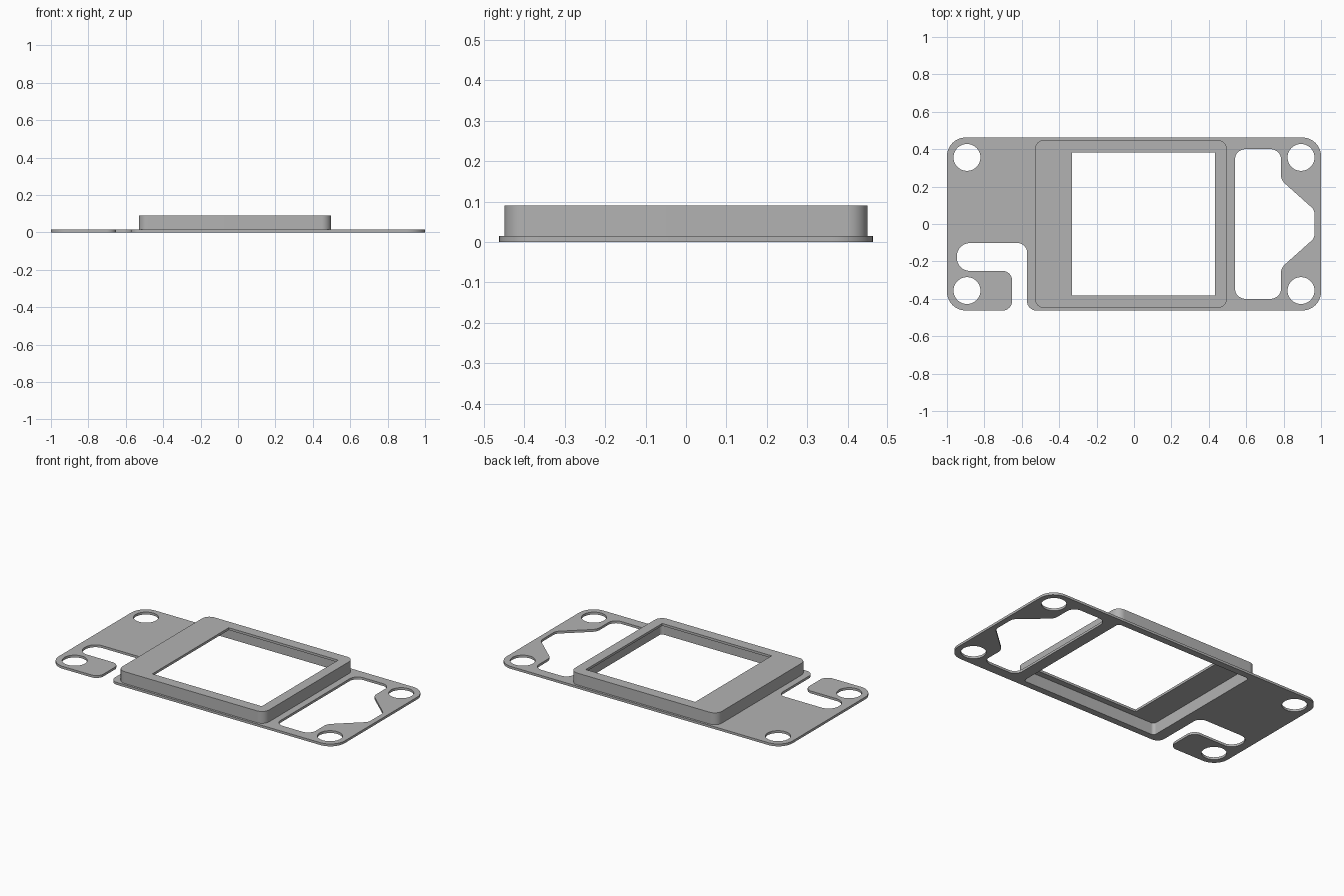
import bpy, bmesh, math
from mathutils import Vector

default = bpy.data.objects.get("Cube")
if default:
    bpy.data.objects.remove(default, do_unlink=True)

COLOUR = (0.45, 0.45, 0.45, 1)
grey = bpy.data.materials.new("plain_grey")
grey.use_nodes = True
grey.diffuse_color = COLOUR
grey.node_tree.nodes["Principled BSDF"].inputs["Base Color"].default_value = COLOUR


def fillet(corners, steps=10):
    """Round each (x, y, radius) corner of an outline."""
    out = []
    for i, (x, y, r) in enumerate(corners):
        p = Vector((x, y))
        if r == 0:
            out.append(p)
            continue
        a = (Vector(corners[i - 1][:2]) - p).normalized()
        b = (Vector(corners[(i + 1) % len(corners)][:2]) - p).normalized()
        half = a.angle(b) / 2
        centre = p + (a + b).normalized() * (r / math.sin(half))
        start = p + a * (r / math.tan(half)) - centre
        end = p + b * (r / math.tan(half)) - centre
        out += [centre + start.lerp(end, k / steps).normalized() * r
                for k in range(steps + 1)]
    return out


def rect(x0, x1, y, r):
    return fillet([(x0, -y, r), (x1, -y, r), (x1, y, r), (x0, y, r)])


def circle(x, y, r, n=40):
    return [Vector((x + r * math.cos(math.tau * k / n),
                    y + r * math.sin(math.tau * k / n))) for k in range(n)]


bm = bmesh.new()


def ring(outline, z):
    """Closed loop of vertices and edges at one height."""
    verts = [bm.verts.new((p.x, p.y, z)) for p in outline]
    edges = [bm.edges.new((verts[i - 1], verts[i])) for i in range(len(verts))]
    return verts, edges


def cap(*rings):
    """Flat face between an outer ring and the holes in it."""
    bmesh.ops.triangle_fill(bm, edges=[e for r in rings for e in r[1]],
                            use_beauty=True, normal=(0, 0, 1))


def wall(lower, upper):
    a, b = lower[0], upper[0]
    for i in range(len(a)):
        bm.faces.new((a[i - 1], a[i], b[i], b[i - 1]))


PLATE, CEILING, TOP, Y = 0.015, 0.075, 0.09, 0.4625

# Plate outline including the hooked slot
plate = fillet([
    (-1, -Y, 0.1), (-0.652, -Y, 0.05), (-0.652, -0.251, 0.05),
    (-0.947, -0.251, 0.07), (-0.947, -0.102, 0.07), (-0.572, -0.102, 0.05),
    (-0.572, -Y, 0.05), (1, -Y, 0.1), (1, Y, 0.1), (-1, Y, 0.1)])

# Side opening with a pointed outer edge, and the four screw holes
half = [(0.54, -0.4, 0.055), (0.786, -0.4, 0.055),
        (0.786, -0.235, 0.06), (0.965, -0.075, 0.05)]
holes = [fillet(half + [(x, -y, r) for x, y, r in reversed(half)])]
holes += [circle(sx * 0.893, sy * 0.356, 0.072) for sx in (-1, 1) for sy in (-1, 1)]

# Raised frame, its hollow underside and its window
frame = rect(-0.53, 0.497, 0.449, 0.05)
cavity = rect(-0.5, 0.467, 0.42, 0.02)
window = rect(-0.332, 0.434, 0.382, 0)

cuts_low = [ring(o, 0) for o in [plate] + holes]
cuts_high = [ring(o, PLATE) for o in [plate] + holes]
frame_low, frame_high = ring(frame, PLATE), ring(frame, TOP)
cavity_low, cavity_high = ring(cavity, 0), ring(cavity, CEILING)
window_low, window_high = ring(window, CEILING), ring(window, TOP)

# Horizontal faces: underside, plate top, cavity ceiling, frame top
cap(*cuts_low, cavity_low)
cap(*cuts_high, frame_low)
cap(cavity_high, window_low)
cap(frame_high, window_high)

# Vertical faces
for low, high in zip(cuts_low, cuts_high):
    wall(low, high)
wall(frame_low, frame_high)
wall(cavity_low, cavity_high)
wall(window_low, window_high)

bmesh.ops.recalc_face_normals(bm, faces=bm.faces[:])
mesh = bpy.data.meshes.new("mounting_plate_with_frame")
bm.to_mesh(mesh)
bm.free()
mesh.materials.append(grey)
bezel = bpy.data.objects.new("mounting_plate_with_frame", mesh)
bpy.context.scene.collection.objects.link(bezel)

# Smooth rounded corners, sharp edges elsewhere
bpy.ops.object.select_all(action="DESELECT")
bezel.select_set(True)
bpy.context.view_layer.objects.active = bezel
bpy.ops.object.shade_smooth_by_angle(angle=math.radians(30))
